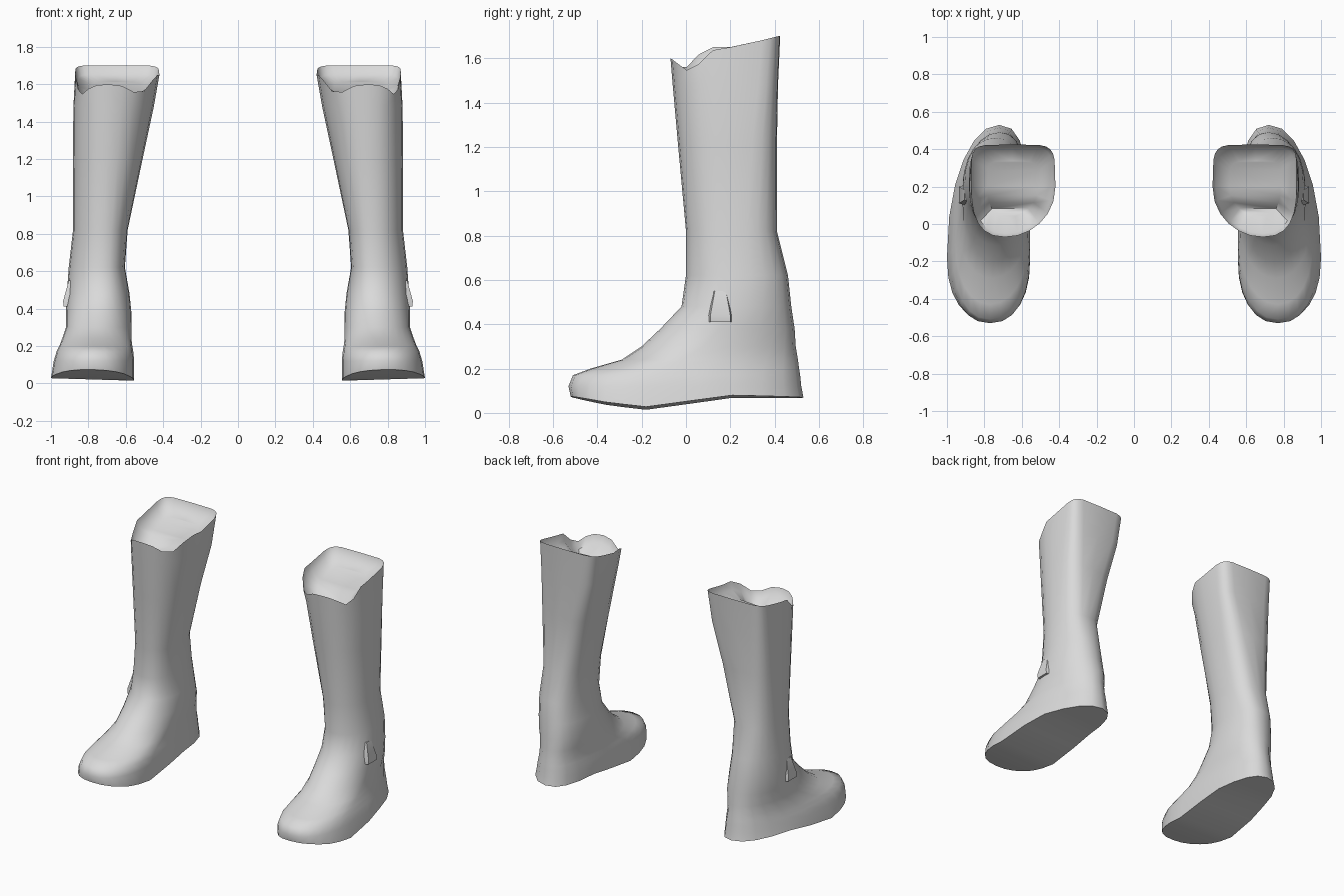
import bpy, bmesh, math

cube = bpy.data.objects.get("Cube")
if cube:
    bpy.data.objects.remove(cube, do_unlink=True)

N = 24  # points around each ring

leather = bpy.data.materials.new("light grey leather")
leather.use_nodes = True
leather.diffuse_color = (0.7, 0.7, 0.7, 1)
leather.node_tree.nodes["Principled BSDF"].inputs["Base Color"].default_value = (0.7, 0.7, 0.7, 1)

# Height curves along y: sole underside and top rim
SOLE = [(-0.53, 0.07), (-0.35, 0.035), (-0.15, 0.012), (0.0, 0.035), (0.13, 0.07), (0.53, 0.065)]
RIM = [(-0.07, 1.60), (0.02, 1.61), (0.1, 1.65), (0.22, 1.65), (0.42, 1.70)]

# z, y front, y back, y widest, x inner, x outer, x at front, x at back, front power, back power
RINGS = [
    (0.00, -0.52, 0.53, -0.18, 0.555, 1.00, 0.77, 0.72, 2.3, 2.3),
    (0.12, -0.53, 0.52, -0.16, 0.555, 0.985, 0.77, 0.72, 2.3, 2.3),
    (0.17, -0.51, 0.515, -0.14, 0.56, 0.97, 0.77, 0.72, 2.2, 2.3),
    (0.20, -0.43, 0.51, -0.10, 0.565, 0.955, 0.77, 0.72, 2.1, 2.3),
    (0.24, -0.29, 0.505, -0.02, 0.57, 0.94, 0.76, 0.72, 2.0, 2.2),
    (0.30, -0.20, 0.495, 0.08, 0.57, 0.92, 0.75, 0.72, 2.0, 2.2),
    (0.38, -0.115, 0.49, 0.15, 0.57, 0.92, 0.74, 0.72, 2.0, 2.2),
    (0.48, -0.02, 0.475, 0.20, 0.58, 0.915, 0.73, 0.73, 2.1, 2.2),
    (0.62, 0.00, 0.46, 0.22, 0.605, 0.905, 0.73, 0.74, 2.2, 2.3),
    (0.82, 0.00, 0.41, 0.20, 0.59, 0.882, 0.72, 0.74, 2.2, 2.6),
    (1.20, -0.035, 0.41, 0.20, 0.51, 0.883, 0.70, 0.70, 2.2, 3.5),
    (1.48, -0.06, 0.415, 0.20, 0.45, 0.88, 0.69, 0.66, 2.2, 5.0),
    (1.65, -0.07, 0.425, 0.20, 0.42, 0.87, 0.69, 0.65, 2.2, 6.0),
]


def lerp_curve(curve, y):
    for (a, za), (b, zb) in zip(curve, curve[1:]):
        if y <= b:
            return za + (zb - za) * max(0, (y - a) / (b - a))
    return curve[-1][1]


def dip(x, y, cx, cy, depth):
    return depth * math.exp(-((x - cx) ** 2 + (y - cy) ** 2) / 0.006)


def power(v, p):
    return math.copysign(abs(v) ** (2 / p), v)


def ring_points(ring):
    """Egg-shaped section, starting at the front; points i and N - i face each other."""
    z, yf, yb, yw, xi, xo, xf, xb, pf, pb = ring
    mid = (xi + xo) / 2
    pts = []
    for i in range(N):
        t = -math.pi / 2 + 2 * math.pi * i / N
        c, s = math.cos(t), math.sin(t)
        p = pf if s < 0 else pb
        u, v = power(c, p), power(s, p)
        y = yw + v * ((yw - yf) if s < 0 else (yb - yw))
        tip = (xf if s < 0 else xb) - mid
        x = mid + u * (xo - xi) / 2 + tip * v * v
        if ring is RINGS[0]:
            z = lerp_curve(SOLE, y) + 0.03 * (x - 0.6)
        elif ring is RINGS[-1]:
            z = lerp_curve(RIM, y) - dip(x, y, 0.54, 0, 0.06) - dip(x, y, 0.83, 0.03, 0.07)
        pts.append((x, y, z))
    return pts


def make_object(name, rows, side):
    """Loft the rows, close both ends with strips, mirror by side."""
    bm = bmesh.new()
    vs = [[bm.verts.new((side * x, y, z)) for x, y, z in row] for row in rows]
    n = len(rows[0])
    for a, b in zip(vs, vs[1:]):
        for i in range(n):
            j = (i + 1) % n
            bm.faces.new((a[i], a[j], b[j], b[i]))
    for row in (vs[0], vs[-1]):
        bm.faces.new((row[0], row[1], row[n - 1]))
        for i in range(1, n // 2 - 1):
            bm.faces.new((row[i], row[i + 1], row[n - i - 1], row[n - i]))
        bm.faces.new((row[n // 2 - 1], row[n // 2], row[n // 2 + 1]))
    bmesh.ops.recalc_face_normals(bm, faces=bm.faces)
    mesh = bpy.data.meshes.new(name)
    bm.to_mesh(mesh)
    bm.free()
    mesh.materials.append(leather)
    ob = bpy.data.objects.new(name, mesh)
    bpy.context.collection.objects.link(ob)
    bpy.ops.object.select_all(action="DESELECT")
    ob.select_set(True)
    bpy.context.view_layer.objects.active = ob
    bpy.ops.object.shade_smooth_by_angle(angle=math.radians(50))
    return ob


def shrink(points, f, drop):
    return [(0.65 + (x - 0.65) * f, 0.2 + (y - 0.2) * f, z - drop) for x, y, z in points]


# Boot body with a shallow hollow inside the rim
body = [ring_points(r) for r in RINGS]
body += [shrink(body[-1], 0.93, 0.05), shrink(body[-1], 0.6, 0.09)]

# Folded leather at the outer ankle: flat ledge below, tapering upward
fold = []
for z, out, y0, y1 in ((0.41, 0.932, 0.09, 0.22), (0.44, 0.935, 0.09, 0.22), (0.55, 0.905, 0.11, 0.20)):
    fold.append([(0.86, y0, z), (out, y0 + 0.02, z), (out, y1 - 0.02, z), (0.86, y1, z)])

for side, label in ((1, "left"), (-1, "right")):
    make_object(label + "_boot", body, side)
    make_object(label + "_ankle_fold", fold, side)
